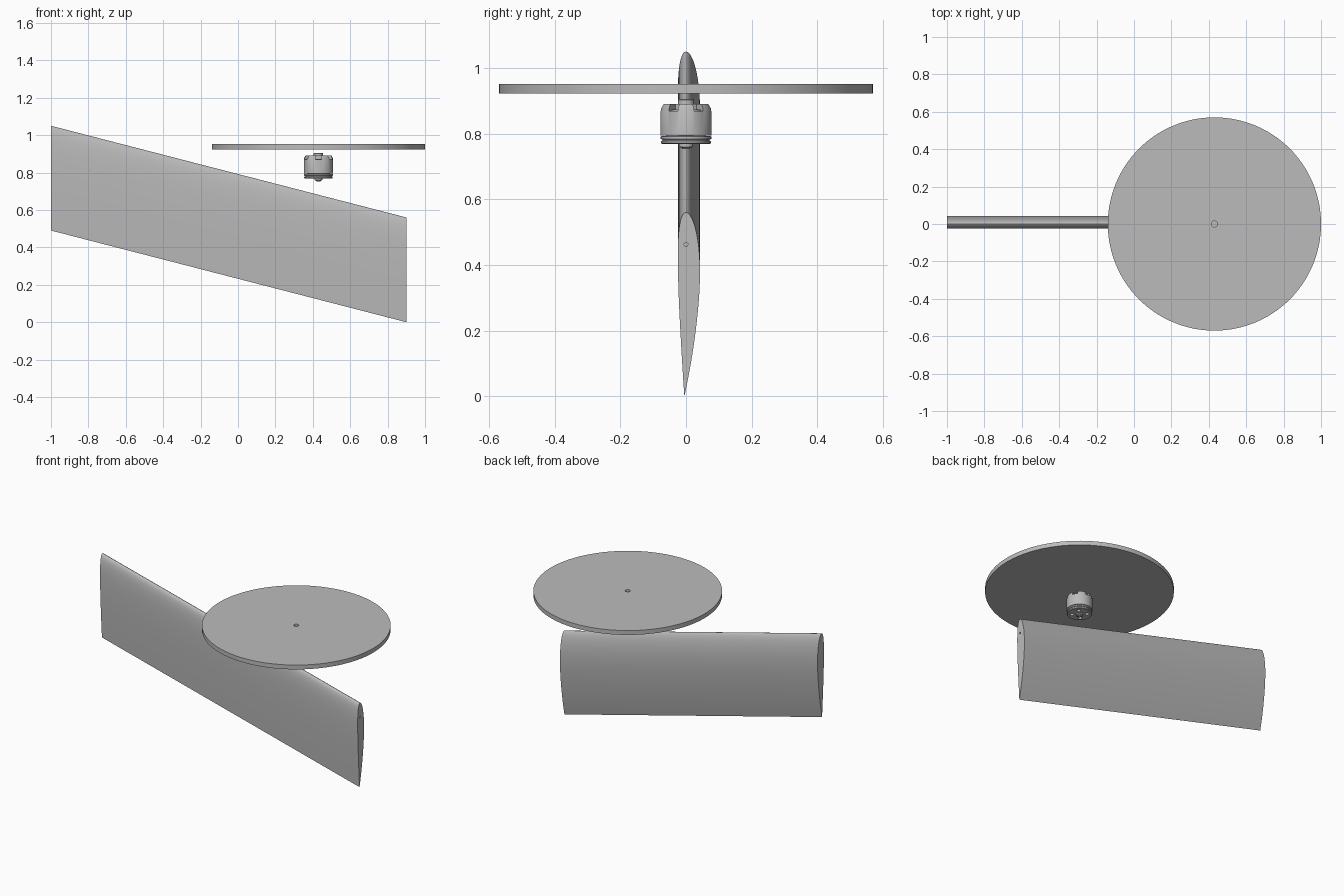
import bpy, bmesh, math
from mathutils import Matrix, Vector

cube = bpy.data.objects.get("Cube")
if cube:
    bpy.data.objects.remove(cube, do_unlink=True)

grey = bpy.data.materials.new("neutral grey")
grey.use_nodes = True
grey.diffuse_color = (0.5, 0.5, 0.5, 1)
grey.node_tree.nodes["Principled BSDF"].inputs["Base Color"].default_value = (0.5, 0.5, 0.5, 1)

AXIS = Vector((0.43, 0, 0))  # shared axis of motor and rotor disc


def finish(name, bm, smooth=True):
    bmesh.ops.recalc_face_normals(bm, faces=bm.faces[:])
    mesh = bpy.data.meshes.new(name)
    bm.to_mesh(mesh)
    bm.free()
    mesh.materials.append(grey)
    ob = bpy.data.objects.new(name, mesh)
    bpy.context.collection.objects.link(ob)
    if smooth:
        shade(ob)
    return ob


def shade(ob):
    bpy.ops.object.select_all(action='DESELECT')
    ob.select_set(True)
    bpy.context.view_layer.objects.active = ob
    bpy.ops.object.shade_smooth_by_angle(angle=math.radians(30))


def lathe(name, profile, steps=64, closed=False):
    """Spin an (r, z) profile about the motor axis."""
    bm = bmesh.new()
    verts = [bm.verts.new(AXIS + Vector((r, 0, z))) for r, z in profile]
    pairs = list(zip(verts, verts[1:]))
    if closed:
        pairs.append((verts[-1], verts[0]))
    edges = [bm.edges.new(p) for p in pairs]
    bmesh.ops.spin(bm, geom=verts + edges, cent=AXIS, axis=(0, 0, 1),
                   angle=math.tau, steps=steps)
    bmesh.ops.remove_doubles(bm, verts=bm.verts[:], dist=0.00005)
    return finish(name, bm)


def cut(ob, cutter):
    cutter.hide_render = True
    cutter.hide_set(True)
    mod = ob.modifiers.new("cut", 'BOOLEAN')
    mod.operation = 'DIFFERENCE'
    mod.solver = 'EXACT'
    mod.object = cutter
    bpy.ops.object.select_all(action='DESELECT')
    bpy.context.view_layer.objects.active = ob
    ob.select_set(True)
    bpy.ops.object.modifier_apply(modifier=mod.name)
    bpy.data.objects.remove(cutter, do_unlink=True)
    shade(ob)


def cylinder(bm, r, depth, matrix, n=20):
    bmesh.ops.create_cone(bm, cap_ends=True, segments=n, radius1=r, radius2=r,
                          depth=depth, matrix=matrix)


# Wing: cambered aerofoil section, leading edge up, swept along x
CHORD, THICK, CAMBER, PEAK = 0.56, 0.12, 0.02, 0.4


def aerofoil(t, side):
    half = 5 * THICK * (0.2969 * math.sqrt(t) - 0.126 * t - 0.3516 * t**2
                        + 0.2843 * t**3 - 0.1036 * t**4)
    d = PEAK if t < PEAK else 1 - PEAK
    camber = CAMBER * (1 - ((t - PEAK) / d) ** 2)
    return CHORD * (camber + side * half) - 0.005 * t, CHORD * (1 - t)


N = 32
ts = [(1 - math.cos(math.pi * i / N)) / 2 for i in range(N + 1)]
section = [aerofoil(t, 1) for t in ts] + [aerofoil(t, -1) for t in reversed(ts[1:-1])]
bm = bmesh.new()
root = [bm.verts.new((-1, y, z + 0.49)) for y, z in section]
tip = [bm.verts.new((0.9, y, z)) for y, z in section]
for i in range(len(section)):
    j = (i + 1) % len(section)
    bm.faces.new((root[i], root[j], tip[j], tip[i]))
bm.faces.new(root)
bm.faces.new(tip)
wing = finish("wing", bm)

# Small pin socket in the tip face
bm = bmesh.new()
cylinder(bm, 0.006, 0.12, Matrix.Translation((0.9, 0, 0.463)) @ Matrix.Rotation(math.pi / 2, 4, 'Y'))
cut(wing, finish("socket_cutter", bm, False))

# Rotor disc with centre hole
lathe("rotor_disc", [(0.016, 0.923), (0.57, 0.923), (0.57, 0.952), (0.016, 0.952)],
      steps=128, closed=True)

# Motor bell, open in the middle, with slots across its top rim
bell = lathe("motor_bell", [(0.062, 0.795), (0.078, 0.795), (0.078, 0.876), (0.07, 0.89),
                            (0.0, 0.89), (0.0, 0.872), (0.062, 0.872), (0.062, 0.795)])
bm = bmesh.new()
for k in range(6):
    turn = Matrix.Rotation(math.tau * (k + 0.5) / 6, 4, 'Z')
    bmesh.ops.create_cube(bm, size=1, matrix=Matrix.Translation(AXIS) @ turn
                          @ Matrix.Translation((0.06, 0, 0.885))
                          @ Matrix.Diagonal((0.05, 0.032, 0.032, 1)))
cut(bell, finish("slot_cutter", bm, False))

# Motor base with grooves around it and screw holes underneath
base = lathe("motor_base", [(0.0, 0.768), (0.072, 0.768), (0.076, 0.771), (0.076, 0.777),
                            (0.072, 0.779), (0.072, 0.782), (0.077, 0.784), (0.077, 0.792),
                            (0.058, 0.794), (0.0, 0.794)])
bm = bmesh.new()
for k in range(4):
    turn = Matrix.Rotation(math.tau * (k + 0.5) / 4, 4, 'Z')
    cylinder(bm, 0.012, 0.03, Matrix.Translation(AXIS) @ turn @ Matrix.Translation((0.046, 0, 0.77)))
cut(base, finish("screw_hole_cutter", bm, False))

# Core, shaft boss below and hub above
lathe("motor_core", [(0, 0.79), (0.05, 0.79), (0.05, 0.873), (0, 0.873)])
lathe("motor_shaft_boss", [(0, 0.753), (0.01, 0.753), (0.013, 0.757), (0.022, 0.76),
                           (0.022, 0.77), (0, 0.77)], steps=32)
lathe("motor_hub", [(0, 0.886), (0.025, 0.886), (0.025, 0.903), (0.022, 0.905), (0, 0.905)], steps=32)
